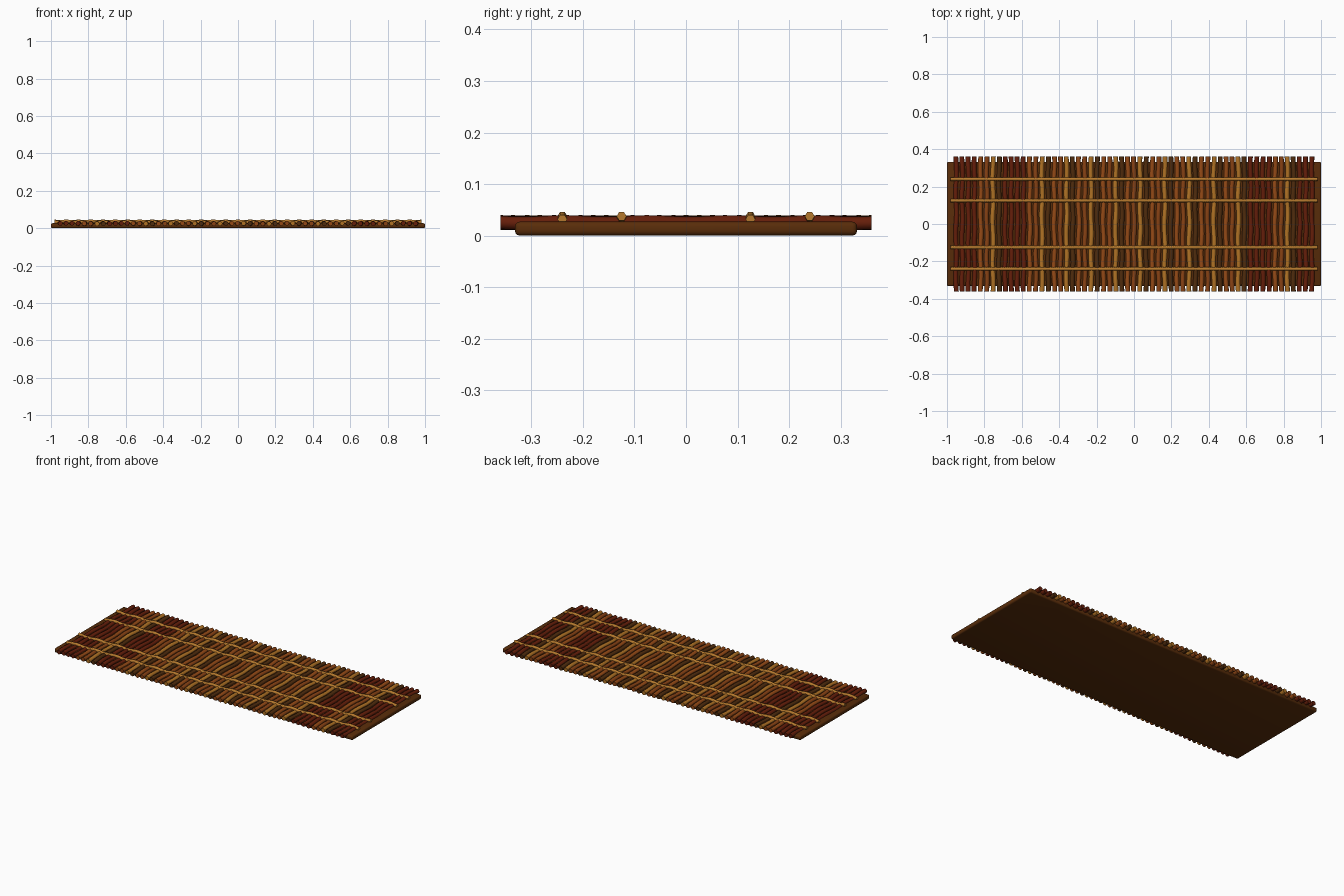
import bpy, bmesh, math
from mathutils import Vector

cube = bpy.data.objects.get("Cube")
if cube:
    bpy.data.objects.remove(cube, do_unlink=True)


def material(name, rgb):
    m = bpy.data.materials.new(name)
    m.use_nodes = True
    m.diffuse_color = (*rgb, 1)
    m.node_tree.nodes["Principled BSDF"].inputs["Base Color"].default_value = (*rgb, 1)
    return m


BASE = material("backing brown", (0.10, 0.026, 0.003))
MAHOGANY = material("mahogany reed", (0.13, 0.013, 0.003))
SIENNA = material("sienna reed", (0.30, 0.068, 0.008))
CHESTNUT = material("chestnut reed", (0.25, 0.055, 0.007))
GOLD = material("golden reed", (0.44, 0.17, 0.018))
DARK = material("dark reed", (0.080, 0.025, 0.004))
CORD = material("cord tan", (0.46, 0.19, 0.026))


def finish(name, bm, mat, angle=40):
    bmesh.ops.recalc_face_normals(bm, faces=bm.faces)
    mesh = bpy.data.meshes.new(name)
    bm.to_mesh(mesh)
    bm.free()
    mesh.materials.append(mat)
    obj = bpy.data.objects.new(name, mesh)
    bpy.context.collection.objects.link(obj)
    bpy.ops.object.select_all(action='DESELECT')
    obj.select_set(True)
    bpy.context.view_layer.objects.active = obj
    bpy.ops.object.shade_smooth_by_angle(angle=math.radians(angle))
    return obj


def tube(name, path, radius, sides, axis, mat):
    """Capped tube along a path that runs mainly along x or y."""
    bm = bmesh.new()
    rings = []
    for p in path:
        ring = []
        for k in range(sides):
            a = math.tau * k / sides
            c, s = radius * math.cos(a), radius * math.sin(a)
            ring.append(bm.verts.new(p + Vector((c, 0, s) if axis == "y" else (0, c, s))))
        rings.append(ring)
    for r0, r1 in zip(rings, rings[1:]):
        for k in range(sides):
            n = (k + 1) % sides
            bm.faces.new((r0[k], r0[n], r1[n], r1[k]))
    bm.faces.new(rings[0])
    bm.faces.new(rings[-1])
    return finish(name, bm, mat, 65)


# Backing slab with rounded edges
bm = bmesh.new()
bmesh.ops.create_cube(bm, size=1)
for v in bm.verts:
    v.co = (v.co.x * 2, v.co.y * 0.664, v.co.z * 0.027 + 0.0135)
bmesh.ops.bevel(bm, geom=bm.edges[:], offset=0.009, segments=3, profile=0.5, affect='EDGES')
finish("backing_slab", bm, BASE)

# Wavy reeds: groups of four, with solid mahogany bands near both ends
REEDS, PITCH, STEPS = 59, 0.0328, 28
for i in range(REEDS):
    x = (i - (REEDS - 1) / 2) * PITCH
    banded = i // 4 in (0, 2, 12, 14)
    mat = MAHOGANY if banded else (SIENNA, CHESTNUT, GOLD, DARK)[i % 4]
    path = []
    for j in range(STEPS + 1):
        y = -0.36 + 0.72 * j / STEPS
        path.append(Vector((x + 0.0025 * math.sin(y * 28 + i * 0.7), y,
                            0.0253 + 0.0015 * math.cos(y * 39 + i * 0.7))))
    tube(f"reed_{i + 1}", path, 0.0128, 8, "y", mat)

# Binding cords that rise and dip across each group of reeds
for n, y in enumerate((-0.24, -0.125, 0.125, 0.24)):
    path = []
    for j in range(181):
        x = -0.98 + 1.96 * j / 180
        wave = math.cos(math.tau * x / (4 * PITCH) + n * math.pi)
        path.append(Vector((x, y, 0.0345 + 0.003 * wave)))
    tube(f"binding_cord_{n + 1}", path, 0.0095, 6, "x", CORD)
